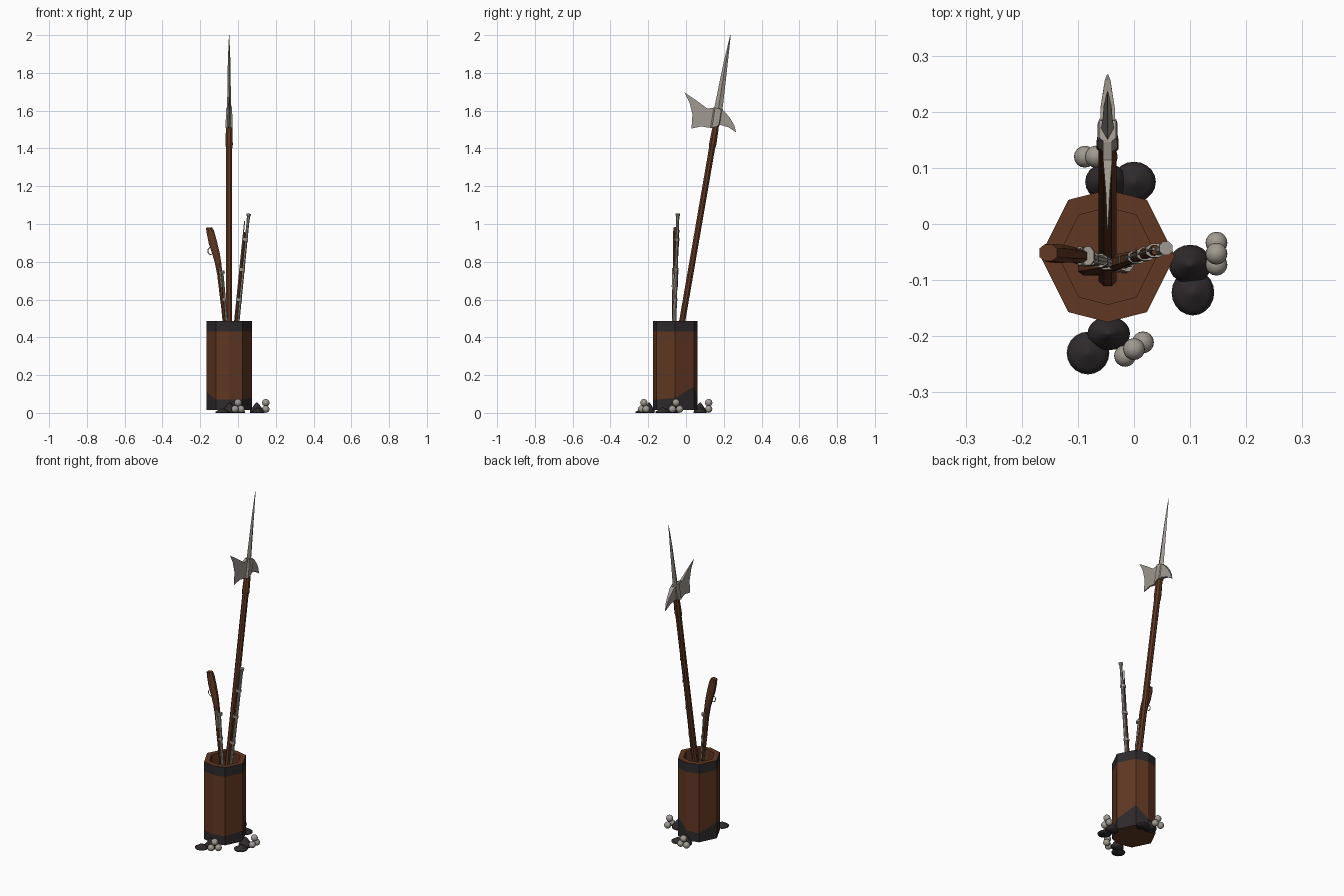
import bpy, bmesh, math
from mathutils import Vector

if "Cube" in bpy.data.objects:
    bpy.data.objects.remove(bpy.data.objects["Cube"])

def mat(name, c):
    m = bpy.data.materials.new(name)
    m.diffuse_color = (*c, 1)
    m.use_nodes = True
    m.node_tree.nodes["Principled BSDF"].inputs["Base Color"].default_value = m.diffuse_color
    return m

WOOD = mat("brown wood", (0.115, 0.038, 0.016))
DARK = mat("dark iron", (0.028, 0.023, 0.025))
STEEL = mat("grey steel", (0.35, 0.32, 0.28))

def make(name, bm, mats, smooth=False):
    bmesh.ops.recalc_face_normals(bm, faces=bm.faces)
    me = bpy.data.meshes.new(name)
    bm.to_mesh(me)
    bm.free()
    for m in mats:
        me.materials.append(m)
    for p in me.polygons:
        p.use_smooth = smooth
    ob = bpy.data.objects.new(name, me)
    bpy.context.collection.objects.link(ob)
    return ob

def loft(name, rings, mats, ids=None, smooth=False):
    """Skin a list of equal-length rings of points and cap both ends."""
    bm = bmesh.new()
    vs = [[bm.verts.new(p) for p in r] for r in rings]
    n = len(rings[0])
    for k in range(len(vs) - 1):
        for i in range(n):
            j = (i + 1) % n
            f = bm.faces.new((vs[k][i], vs[k][j], vs[k + 1][j], vs[k + 1][i]))
            f.material_index = ids[k] if ids else 0
    bm.faces.new(vs[0])
    bm.faces.new(vs[-1])
    return make(name, bm, mats, smooth)

def circle(c, a, b, r, n, off=0.0):
    return [c + (a * math.cos(t) + b * math.sin(t)) * r
            for t in [2 * math.pi * i / n + off for i in range(n)]]

# ---- eight-sided tub, with scuffed lower band rising at two corners
CX, CY = -0.047, -0.057
octa = [(.12, 0), (.07, .1), (0, .118), (-.07, .1), (-.12, 0), (-.07, -.1), (0, -.118), (.07, -.1)]
band = [.08, .14, .075, .07, .11, .07, .07, .07]
def tub(s, z):
    return [Vector((CX + x * s, CY + y * s, z[i] if isinstance(z, list) else z))
            for i, (x, y) in enumerate(octa)]
loft("tub", [tub(1, .015), tub(1, band), tub(1, .43), tub(1, .486), tub(.73, .486), tub(.73, .05)],
     [WOOD, DARK], [1, 0, 1, 0, 0])

# ---- halberd shaft
X = Vector((1, 0, 0))
foot, neck = Vector((CX, -.095, .052)), Vector((CX, .16, 1.53))
axis = (neck - foot).normalized()
side = X.cross(axis)
loft("halberd_shaft", [circle(p, X, side, .0175, 8, math.pi / 8) for p in (foot, neck)], [WOOD])
loft("shaft_collar", [circle(neck + axis * t, X, side, r, 8, math.pi / 8)
     for t, r in ((-.13, .0175), (-.11, .021), (-.04, .019), (-.01, .017))], [WOOD])

# ---- halberd head: thin plates drawn in the y-z plane
def plate(name, pts, thick):
    """pts are (y, z, share of the full thickness)."""
    bm = bmesh.new()
    a = [bm.verts.new((CX - thick * s / 2, y, z)) for y, z, s in pts]
    b = [bm.verts.new((CX + thick * s / 2, y, z)) for y, z, s in pts]
    bm.faces.new(a)
    bm.faces.new(b[::-1])
    for i in range(len(a)):
        j = (i + 1) % len(a)
        bm.faces.new((a[i], a[j], b[j], b[i]))
    return make(name, bm, [STEEL])

plate("axe_blade", [(.15, 1.617, 1), (.114, 1.61, 1), (.055, 1.654, .4), (-.008, 1.696, .1), (.018, 1.645, .1),
                    (.034, 1.58, .1), (.029, 1.505, .1), (.08, 1.517, .5), (.119, 1.51, 1), (.14, 1.51, 1)], .016)
plate("back_fluke", [(.185, 1.61, 1), (.205, 1.595, 1), (.237, 1.556, .6), (.256, 1.52, .4), (.266, 1.484, .1),
                     (.225, 1.512, .6), (.172, 1.528, 1)], .026)
def box_ring(y0, y1, z0, z1, h):
    return [Vector((CX + s * h, y, z)) for s, y, z in
            ((-1, y0 + .008, z0), (-.4, y0, z0), (.4, y0, z0), (1, y0 + .008, z0),
             (1, y1 - .008, z1), (.4, y1, z1), (-.4, y1, z1), (-1, y1 - .008, z1))]
loft("head_socket", [box_ring(.128, .18, 1.508, 1.522, .018), box_ring(.136, .186, 1.55, 1.55, .018),
                     box_ring(.146, .195, 1.617, 1.606, .015)], [STEEL])
def diamond(y0, y1, z, h):
    m = (y0 + y1) / 2
    return [Vector((CX, y0, z)), Vector((CX + h, m, z)), Vector((CX, y1, z)), Vector((CX - h, m, z))]
loft("top_spike", [diamond(.148, .193, 1.605, .012), diamond(.167, .204, 1.70, .009),
                   diamond(.2, .222, 1.86, .007), diamond(.234, .237, 2.0, .001)], [STEEL])

# ---- muskets: stock, barrel, bands, lock and trigger guard along a line
def musket(tag, butt, muzzle):
    L = (muzzle - butt).length
    u = (muzzle - butt).normalized()
    v = (X - u * X.dot(u)).normalized()
    w = u.cross(v)
    P = lambda t, h, s=0: butt + u * t + v * h + w * s

    def section(t, lo, hi, hw):
        c = .3 * (hi - lo)
        return [P(t, *q) for q in ((lo, -hw * .5), (lo + c, -hw), (hi - c, -hw), (hi, -hw * .5),
                                   (hi, hw * .5), (hi - c, hw), (lo + c, hw), (lo, hw * .5))]
    loft(tag + "_stock", [section(*s) for s in (
        (0, -.052, -.02, .015), (.02, -.053, -.012, .016), (.08, -.047, -.002, .016), (.14, -.034, .006, .014),
        (.19, -.025, .009, .012), (.25, -.019, .009, .014), (.36, -.017, .006, .013), (.5, -.014, .004, .011),
        (L - .1, -.011, .002, .009))], [WOOD])
    tube = lambda n, h, prof: loft(f"{tag}_{n}", [circle(P(t, h), v, w, r, 8, math.pi / 8) for t, r in prof], [STEEL])
    tube("barrel", .005, ((.24, .011), (.4, .009), (L - .04, .008), (L - .03, .009), (L - .015, .009),
                          (L - .008, .013), (L, .013)))
    tube("ramrod", -.013, ((.45, .003), (L - .04, .003)))
    for i in range(4):
        t = .38 + i * .16
        loft(f"{tag}_band_{i}", [section(a, -.0175, .0145, .0125) for a in (t, t + .014)], [STEEL])
    # lock plate and hammer, on both faces so it stays visible from each side
    for n, a, b, lo, hi in (("lock_plate", .22, .32, -.009, .005), ("hammer", .235, .25, 0, .022)):
        loft(f"{tag}_{n}", [section(a, lo, hi, .0165), section(b, lo, hi, .0165)], [STEEL])
    # trigger guard
    ring = []
    for i in range(9):
        t = math.pi * i / 8
        d = u * math.cos(t) - v * math.sin(t)
        ring.append(circle(P(.125, -.036) + d * .02, d, w, .0025, 4))
    loft(tag + "_trigger_guard", ring, [STEEL])

musket("left_musket", Vector((-.117, -.051, .985)), Vector((-.022, -.075, .055)))
musket("right_musket", Vector((-.048, -.077, .055)), Vector((.052, -.043, 1.055)))

# ---- powder heaps around the foot of the tub: x, y, radius x, radius y, height
heaps = [(-.082, -.23, .038, .038, .025), (-.045, -.195, .038, .03, .055),
         (.105, -.122, .038, .041, .028), (.1, -.072, .038, .035, .055),
         (0, .075, .039, .036, .028), (-.05, .075, .037, .034, .055)]
for k, (x, y, rx, ry, h) in enumerate(heaps):
    loft(f"powder_heap_{k}", [circle(Vector((x, y, z * h)), X * rx, Vector((0, ry, 0)), r, 20)
         for z, r in ((0, .95), (.2, 1), (.45, .72), (.75, .4), (.95, .16), (1, .05))], [DARK], smooth=True)

# ---- stacks of three shot balls: centre and direction of the row
for k, (x, y, dx, dy) in enumerate([(0, -.223, .016, .012), (.147, -.053, 0, .0195), (-.068, .12, .0195, 0)]):
    for n, (s, z) in enumerate(((-1, .02), (1, .02), (0, .054))):
        bm = bmesh.new()
        bmesh.ops.create_uvsphere(bm, u_segments=16, v_segments=10, radius=.0195)
        bmesh.ops.translate(bm, verts=bm.verts, vec=(x + dx * s, y + dy * s, z))
        make(f"shot_ball_{k}_{n}", bm, [STEEL], True)
